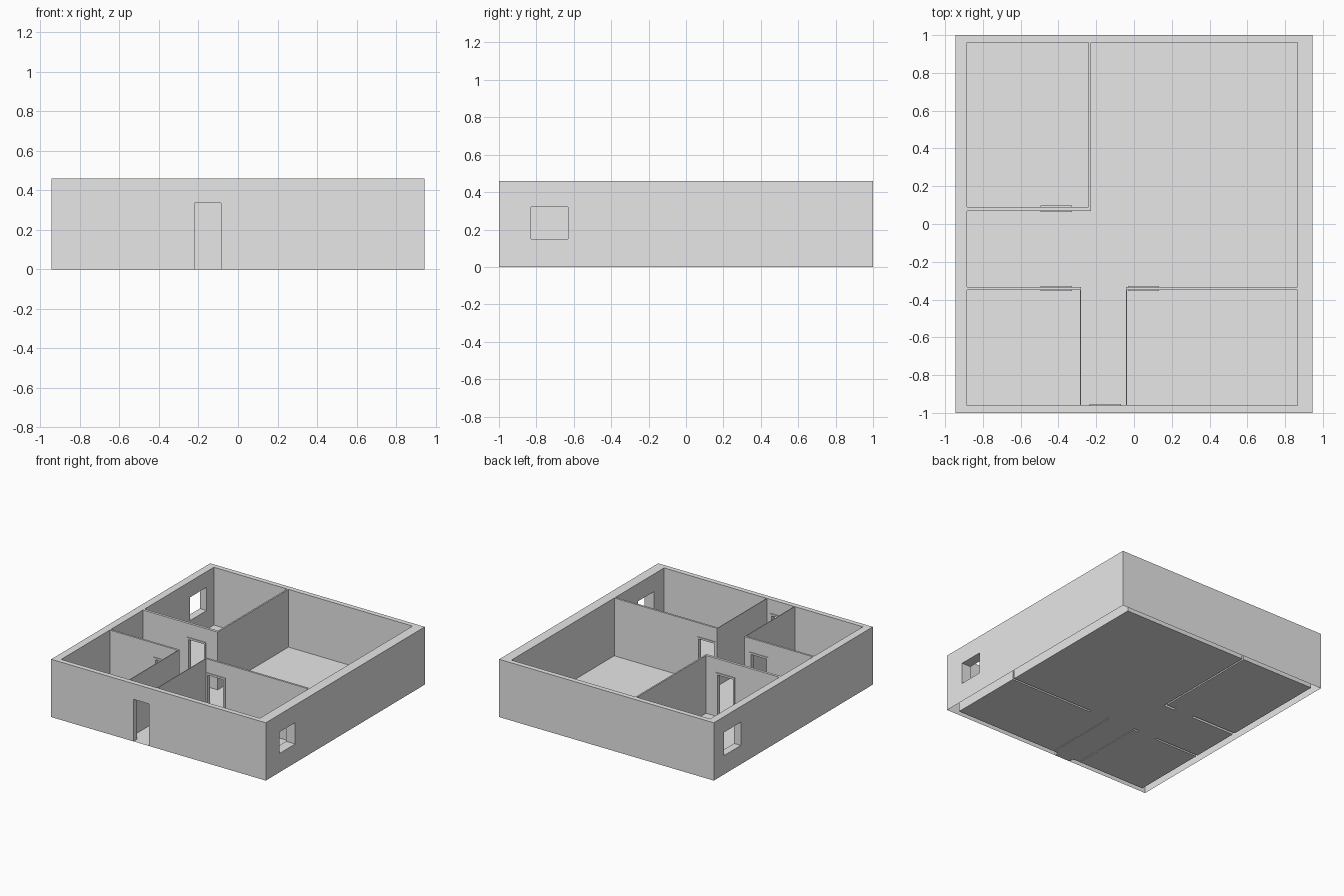
import bpy
import bmesh

cube = bpy.data.objects.get("Cube")
if cube:
    bpy.data.objects.remove(cube, do_unlink=True)

TOP, SKIRT = 0.46, -0.1
DOOR_H, TRIM, DOOR_HALF = 0.335, 0.015, 0.068

grey = bpy.data.materials.new("plain_grey")
grey.use_nodes = True
grey.diffuse_color = (0.8, 0.8, 0.8, 1)
grey.node_tree.nodes["Principled BSDF"].inputs["Base Color"].default_value = (0.8, 0.8, 0.8, 1)


def prism(name, points, axis, low, high):
    """Extrude a flat outline along z (outline in x, y) or y (outline in x, z)."""
    def place(a, b, c):
        return (a, b, c) if axis == "z" else (a, c, b)
    bm = bmesh.new()
    face = bm.faces.new([bm.verts.new(place(a, b, low)) for a, b in points])
    extruded = bmesh.ops.extrude_face_region(bm, geom=[face])["geom"]
    moved = [v for v in extruded if isinstance(v, bmesh.types.BMVert)]
    bmesh.ops.translate(bm, verts=moved, vec=place(0, 0, high - low))
    bmesh.ops.recalc_face_normals(bm, faces=bm.faces)
    mesh = bpy.data.meshes.new(name)
    bm.to_mesh(mesh)
    bm.free()
    mesh.materials.append(grey)
    obj = bpy.data.objects.new(name, mesh)
    bpy.context.scene.collection.objects.link(obj)
    return obj


def block(name, x0, x1, y0, y1, z0, z1):
    return prism(name, [(x0, y0), (x1, y0), (x1, y1), (x0, y1)], "z", z0, z1)


# Solid body from which the rooms are hollowed
house = block("house_shell", -0.945, 0.945, -1, 1, SKIRT, TOP)

# Room outlines: left and right front rooms, back room, and the open hall
W, E, S, N = -0.885, 0.865, -0.96, 0.96
back_room = [(W, 0.09), (-0.24, 0.09), (-0.24, N), (W, N)]
west_room = [(W, S), (-0.286, S), (-0.286, -0.349), (W, -0.349)]
east_room = [(-0.037, S), (E, S), (E, -0.349), (-0.037, -0.349)]
hall = [(-0.28, S), (-0.042, S), (-0.042, -0.333), (E, -0.333), (E, N),
        (-0.228, N), (-0.228, 0.069), (W, 0.069), (W, -0.333), (-0.28, -0.333)]
cutters = [prism("room_cutter", r, "z", 0, 0.6)
           for r in (back_room, west_room, east_room, hall)]

# Windows through the side walls
cutters.append(block("window_cutter", 0.8, 1, -0.83, -0.63, 0.15, 0.32))
cutters.append(block("window_cutter", -1, -0.8, 0.66, 0.87, 0.15, 0.335))

# Doors: centre x, opening y range, frame y range
doors = [("front_door", -0.153, -1.1, -0.9, -0.965, -0.953),
         ("back_room_door", -0.412, 0.04, 0.12, 0.063, 0.097),
         ("west_room_door", -0.412, -0.37, -0.31, -0.355, -0.328),
         ("east_room_door", 0.05, -0.37, -0.31, -0.355, -0.328)]
for name, x, y0, y1, f0, f1 in doors:
    h = DOOR_HALF
    cutters.append(block("door_cutter", x - h, x + h, y0, y1, 0, DOOR_H))
    o, t = h + TRIM, DOOR_H + TRIM
    arch = [(x - o, 0), (x - o, t), (x + o, t), (x + o, 0),
            (x + h, 0), (x + h, DOOR_H), (x - h, DOOR_H), (x - h, 0)]
    prism(name + "_frame", arch, "y", f0, f1)

for cutter in cutters:
    mod = house.modifiers.new("cut", "BOOLEAN")
    mod.operation, mod.solver, mod.object = "DIFFERENCE", "EXACT", cutter

# Bake the cuts, open the underside and draw the skirt up to floor level
graph = bpy.context.evaluated_depsgraph_get()
baked = bpy.data.meshes.new_from_object(house.evaluated_get(graph))
house.modifiers.clear()
bm = bmesh.new()
bm.from_mesh(baked)
under = [f for f in bm.faces if f.normal.z < -0.9 and f.calc_center_median().z < -0.05]
bmesh.ops.delete(bm, geom=under, context="FACES")
for v in bm.verts:
    v.co.z = max(v.co.z, 0)
for f in bm.faces:
    f.material_index = 0
bm.to_mesh(baked)
bm.free()
baked.materials.clear()
baked.materials.append(grey)
house.data = baked
for cutter in cutters:
    bpy.data.objects.remove(cutter, do_unlink=True)
